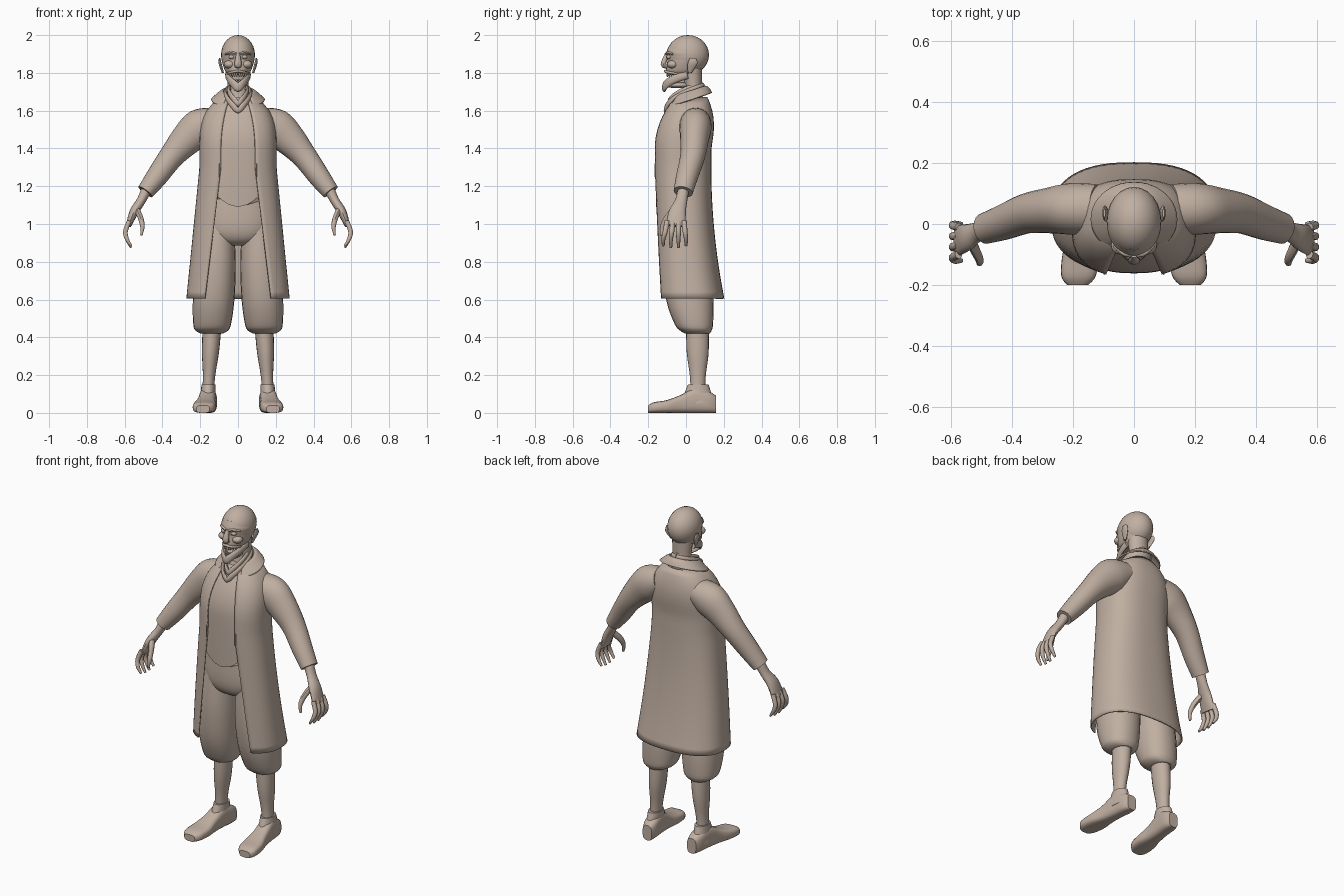
import bpy, bmesh, math
from mathutils import Vector

if "Cube" in bpy.data.objects:
    bpy.data.objects.remove(bpy.data.objects["Cube"])

Y, Z = Vector((0, 1, 0)), Vector((0, 0, 1))
clay = bpy.data.materials.new("warm_clay")
clay.use_nodes = True
clay.diffuse_color = (0.53, 0.43, 0.36, 1)
bsdf = clay.node_tree.nodes["Principled BSDF"]
bsdf.inputs["Base Color"].default_value = clay.diffuse_color
bsdf.inputs["Roughness"].default_value = 0.8
parts = []


def finish(name, bm):
    bmesh.ops.recalc_face_normals(bm, faces=bm.faces)
    mesh = bpy.data.meshes.new(name)
    bm.to_mesh(mesh)
    bm.free()
    mesh.materials.append(clay)
    obj = bpy.data.objects.new(name, mesh)
    bpy.context.collection.objects.link(obj)
    parts.append(obj)
    return obj


def sides(pair):
    return (("left_", 1), ("right_", -1)) if pair else (("", 1),)


def spline(keys, sub):
    """Smooth curve through a list of section tuples."""
    keys = [Vector(key) for key in keys]
    last = len(keys) - 1
    out = []
    for i in range(last):
        before, start, end, after = keys[max(i - 1, 0)], keys[i], keys[i + 1], keys[min(i + 2, last)]
        for j in range(sub):
            t = j / sub
            slope_in, slope_out = (end - before) / 2, (after - start) / 2
            ease = t * t * (3 - 2 * t)
            out.append(start.lerp(end, ease) + slope_in * (t * (1 - t) ** 2) - slope_out * (t * t * (1 - t)))
    return out + [keys[-1]]


def tube(name, keys, ref=Y, axis=None, power=1.0, count=24, sub=4, open_front=False,
         pair=False, shape=None):
    """Loft sections (x, y, z, half width, half depth, front gap) along a path."""
    rings = spline(keys, sub)
    for prefix, side in sides(pair):
        bm = bmesh.new()
        loops = []
        for i, ring in enumerate(rings):
            ahead, behind = rings[min(i + 1, len(rings) - 1)], rings[max(i - 1, 0)]
            along = axis or (Vector(ahead[:3]) - Vector(behind[:3])).normalized()
            deep = (ref - along * ref.dot(along)).normalized()
            wide = deep.cross(along)
            a, b = max(ring[3], 0.002), max(ring[4], 0.002)
            start = math.asin(min(1, ring[5] / a) ** (1 / power)) if open_front else 0
            loop = []
            for j in range(count + open_front):
                angle = start + 2 * (math.pi - start) * j / count
                sn, cs = math.sin(angle), -math.cos(angle)
                co = Vector(ring[:3]) + wide * math.copysign(a * abs(sn) ** power, sn)
                co += deep * math.copysign(b * abs(cs) ** power, cs)
                if shape:
                    shape(co)
                loop.append(bm.verts.new((co.x * side, co.y, co.z)))
            loops.append(loop)
        for low, high in zip(loops, loops[1:]):
            for j in range(count):
                k = (j + 1) % len(low)
                bm.faces.new((low[j], low[k], high[k], high[j]))
        if not open_front:
            bm.faces.new(loops[0])
            bm.faces.new(loops[-1])
        obj = finish(prefix + name, bm)
        if open_front:
            cloth = obj.modifiers.new("thickness", "SOLIDIFY")
            cloth.thickness, cloth.offset = 0.008, 0


def level(z, front, back, half_width, x=0, gap=0):
    """Horizontal section from its front and back limits."""
    return (x, (front + back) / 2, z, half_width, (back - front) / 2, gap)


def leg_level(z, front, back, half_width):
    """Section of a leg, which spreads outwards towards the foot."""
    return level(z, front, back, half_width, x=0.165 - 0.06 * z)


def ball(name, centre, radii, pair=False):
    for prefix, side in sides(pair):
        bm = bmesh.new()
        bmesh.ops.create_uvsphere(bm, u_segments=24, v_segments=14, radius=1)
        for v in bm.verts:
            co = [c + r * d for c, r, d in zip(centre, radii, v.co)]
            v.co = (co[0] * side, co[1], co[2])
        finish(prefix + name, bm)


def band(name, half_width, front, back, low, high, thick, tall, reach):
    """Bar bent along an ellipse, rising from its front towards its back."""
    keys = []
    for i in range(-8, 9):
        angle = reach * i / 8
        f = (1 - math.cos(angle)) / 2
        keys.append((half_width * math.sin(angle), front + (back - front) * f,
                     low + (high - low) * math.sqrt(f), thick, tall))
    tube(name, keys, ref=Z, count=12, sub=2)


def torso(z, inset=0):
    """Body section: flared below the waist, narrowing over the shoulders."""
    flare = max(0, (1.3 - z) / 0.7)
    slope = max(0, (z - 1.4) / 0.27)
    width = (0.2 + 0.07 * flare) * math.sqrt(1 - 0.85 * slope ** 3)
    front = -0.17 + 0.015 * flare + 0.11 * slope ** 2
    back = 0.13 + 0.07 * flare ** 2 + 0.015 * math.sin(math.pi * slope) - 0.02 * slope ** 4
    gap = 0.09 + 0.085 * flare - 0.045 * slope ** 2
    return level(z, front + inset, back - inset, width - inset, gap=gap)


def hem_curve(co):
    if co.z < 1.12:
        co.z += 5 * min(abs(co.x), 0.11) ** 2


def collar_tilt(co):
    co.z += 0.32 * co.y


# Head and neck
ball("cranium", (0, 0.01, 1.895), (0.09, 0.112, 0.105))
tube("face", [level(1.79, -.09, .06, .05), level(1.81, -.105, .08, .068), level(1.85, -.1, .1, .082),
              level(1.88, -.098, .11, .087), level(1.91, -.104, .11, .088), level(1.95, -.085, .1, .07)],
     axis=Z, count=32)
tube("neck", [level(1.62, -.03, .1, .07), level(1.7, -.005, .085, .055), level(1.82, -.02, .085, .06)],
     axis=Z)
tube("nose", [(0, -.1, 1.9, .01, .012), (0, -.12, 1.845, .02, .014), (0, -.1, 1.834, .014, .01)], count=12)
tube("brow", [(.01, -.102, 1.9, .007, .008), (.035, -.095, 1.907, .008, .009), (.066, -.07, 1.9, .005, .006)],
     count=10, pair=True)
ball("eye", (.034, -.09, 1.884), (.016, .013, .011), True)
ball("cheek", (.045, -.07, 1.845), (.03, .03, .022), True)
tube("ear", [(.08, .02, 1.8, .006, .01), (.095, .035, 1.85, .008, .026), (.097, .036, 1.88, .004, .014)],
     axis=Z, count=12, pair=True)

# Open mouth: lip, hanging jaw, tongue and teeth
band("upper_lip", .05, -.11, .02, 1.81, 1.79, .008, .007, math.pi / 2)
band("jaw", .056, -.115, .13, 1.72, 1.82, .012, .022, math.pi / 2)
ball("mouth_floor", (0, -.045, 1.735), (.046, .07, .016))
ball("tongue", (0, -.05, 1.752), (.025, .05, .012))
for i in range(4):
    x = .007 + i * .011
    y = 14 * x * x - .1
    ball("upper_tooth_%d" % (i + 1), (x, y, 1.79), (.005, .004, .011), True)
    ball("lower_tooth_%d" % (i + 1), (x, y, 1.757), (.005, .004, .01), True)

# Loops of the shirt neckband below the chin
band("outer_neckband", .066, -.108, .09, 1.6, 1.73, .01, .016, math.pi)
band("inner_neckband", .048, -.09, .08, 1.635, 1.74, .01, .016, math.pi)

# Waistcoat with a curved hem
tube("waistcoat", [torso(1.09 + .058 * i, .008) for i in range(11)],
     axis=Z, power=.8, count=40, sub=2, shape=hem_curve)

# Long coat, open at the front, with a turned-down collar
tube("coat", [torso(.605 + .0355 * i) for i in range(31)],
     axis=Z, power=.8, count=48, sub=1, open_front=True)
tube("coat_collar", [level(1.65, -.1, .135, .14, gap=.075), level(1.68, -.08, .12, .105, gap=.065),
                     level(1.695, -.065, .1, .08, gap=.05), level(1.66, -.055, .09, .07, gap=.045)],
     axis=Z, count=32, open_front=True, shape=collar_tilt)
tube("pocket_slit", [(.097, -.164, 1.25, .003, .004), (.097, -.164, 1.32, .003, .004)], count=8, pair=True)

# Sleeves
tube("sleeve", [(.12, .05, 1.545, .075, .08), (.2, .05, 1.51, .1, .085), (.27, .045, 1.45, .087, .076),
                (.35, .035, 1.36, .067, .066), (.43, .005, 1.25, .057, .058), (.49, -.015, 1.17, .046, .051)],
     pair=True)

# Hands
tube("hand", [(.475, -.01, 1.2, .03, .03), (.512, -.025, 1.125, .024, .032), (.55, -.045, 1.065, .024, .045),
              (.58, -.055, .99, .014, .052)], count=16, pair=True)
for i, finger in enumerate(("index_finger", "middle_finger", "ring_finger", "little_finger")):
    y, fan = .03 * i - .1, .01 * (i - 2)
    tip = .87 + .01 * abs(i - 1.5)
    tube(finger, [(.576, y, 1.015, .013, .014), (.596, y + fan / 2, .96, .013, .013),
                  (.588, y + fan, .92, .011, .011), (.566, y + fan, tip, .006, .007)],
         count=10, pair=True)
tube("thumb", [(.535, -.06, 1.075, .016, .02), (.515, -.1, 1.03, .015, .018), (.506, -.124, .985, .012, .013),
               (.512, -.13, .94, .006, .007)], count=10, pair=True)

# Breeches gathered below the knee
tube("breeches_hips", [level(.885, -.07, .07, .06), level(.92, -.115, .11, .15), level(1, -.135, .118, .19),
                       level(1.18, -.13, .11, .18)], axis=Z, power=.85, count=32)
tube("breeches_leg", [leg_level(.42, -.005, .125, .058), leg_level(.435, -.03, .135, .085),
                      leg_level(.47, -.06, .143, .1), leg_level(.6, -.105, .145, .11),
                      leg_level(.8, -.122, .128, .105), leg_level(1.02, -.11, .1, .08)],
     axis=Z, power=.9, pair=True)

# Bare shins
tube("shin", [leg_level(.09, .025, .1, .03), leg_level(.2, .02, .105, .033), leg_level(.32, .004, .12, .045),
              leg_level(.46, 0, .12, .05)], axis=Z, count=20, pair=True)


# Shoes, turned slightly outwards
def sole(y, half_width, half_height):
    return (.165 - .1 * y, y, half_height, half_width, half_height)


tube("shoe", [sole(.16, .03, .045), sole(.12, .042, .057), sole(.05, .044, .066), sole(-.03, .048, .047),
              sole(-.1, .06, .034), sole(-.17, .057, .028), sole(-.2, .035, .02)],
     ref=Z, axis=-Y, power=.65, pair=True)
tube("shoe_ankle", [leg_level(.05, -.03, .15, .042), leg_level(.15, .01, .12, .037)],
     axis=Z, count=20, pair=True)

# Smooth shading with sharp edges kept
bpy.ops.object.select_all(action="DESELECT")
for obj in parts:
    obj.select_set(True)
bpy.context.view_layer.objects.active = parts[0]
bpy.ops.object.shade_smooth_by_angle(angle=math.radians(40))
